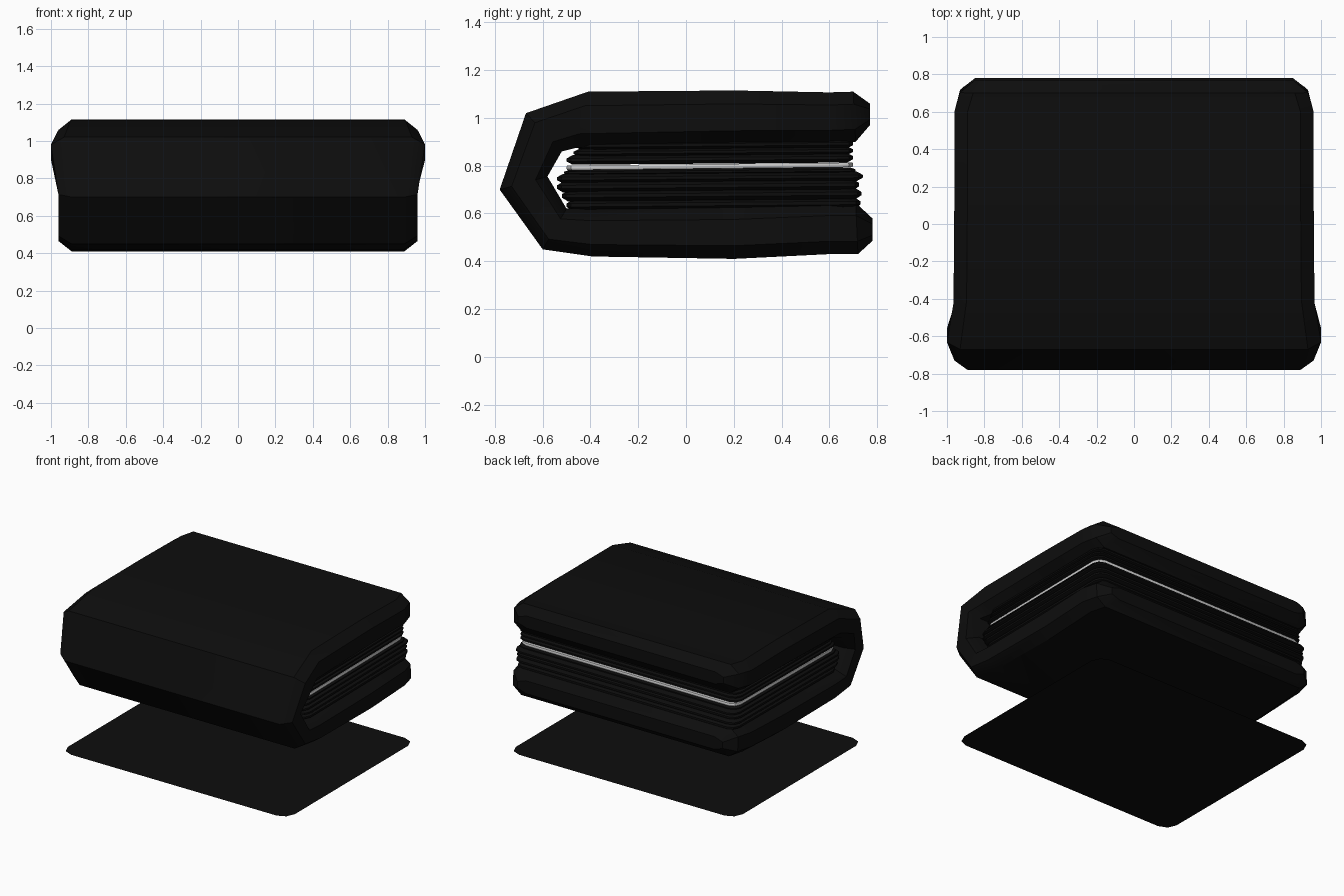
import bpy, bmesh, math

if "Cube" in bpy.data.objects:
    bpy.data.objects.remove(bpy.data.objects["Cube"])


def material(name, v):
    m = bpy.data.materials.new(name)
    m.diffuse_color = (v, v, v, 1)
    m.use_nodes = True
    m.node_tree.nodes["Principled BSDF"].inputs["Base Color"].default_value = m.diffuse_color
    return m


leather = material("black_leather", 0.004)
paper = material("paper", 0.75)


def loft(name, rings, mat, smooth=35):
    """Skin a list of equal-sized closed rings and cap both ends."""
    bm = bmesh.new()
    loops = [[bm.verts.new(p) for p in r] for r in rings]
    n = len(rings[0])
    for a, b in zip(loops, loops[1:]):
        for i in range(n):
            bm.faces.new((a[i], a[(i + 1) % n], b[(i + 1) % n], b[i]))
    if len(loops) > 1:
        bm.faces.new(loops[0])
        bm.faces.new(loops[-1])
        bmesh.ops.recalc_face_normals(bm, faces=bm.faces)
    else:
        bm.faces.new(loops[0])
    me = bpy.data.meshes.new(name)
    bm.to_mesh(me)
    bm.free()
    me.materials.append(mat)
    ob = bpy.data.objects.new(name, me)
    bpy.context.collection.objects.link(ob)
    bpy.context.view_layer.objects.active = ob
    ob.select_set(True)
    bpy.ops.object.shade_smooth_by_angle(angle=math.radians(smooth))
    ob.select_set(False)
    return ob


# Folded cover: stations along the fold (outer y,z, inner y,z, half width)
stations = [
    (0.77, 1.06, 0.77, 0.97, 0.85),
    (0.70, 1.11, 0.71, 0.90, 0.93),
    (0.60, 1.107, 0.60, 0.895, 0.96),
    (0.20, 1.115, 0.20, 0.89, 0.96),
    (-0.41, 1.11, -0.46, 0.875, 0.965),
    (-0.67, 1.02, -0.52, 0.86, 1.00),
    (-0.78, 0.70, -0.58, 0.755, 0.96),
    (-0.60, 0.45, -0.50, 0.62, 0.96),
    (-0.39, 0.42, -0.40, 0.62, 0.96),
    (0.20, 0.41, 0.20, 0.63, 0.96),
    (0.60, 0.43, 0.60, 0.645, 0.96),
    (0.72, 0.43, 0.71, 0.645, 0.93),
    (0.78, 0.485, 0.78, 0.58, 0.85),
]


def cover_ring(oy, oz, iy, iz, w):
    half = [(w - 0.07, 0), (w, 0.25), (w, 0.75), (w - 0.07, 1)]
    section = half + [(-x, t) for x, t in reversed(half)]
    return [(x, oy + (iy - oy) * t, oz + (iz - oz) * t) for x, t in section]


loft("cover", [cover_ring(*s) for s in stations], leather)


def outline(hx, y0, y1, c):
    """Rectangle with two-step rounded corners."""
    k = c * 0.3
    cx, cy, hy = 0, (y0 + y1) / 2, (y1 - y0) / 2
    q = [(hx, hy - c), (hx - k, hy - k), (hx - c, hy)]
    pts = []
    for sx, sy in ((1, 1), (-1, 1), (-1, -1), (1, -1)):
        qq = q if sx * sy > 0 else q[::-1]
        pts += [(cx + sx * x, cy + sy * y) for x, y in qq]
    return pts


def leaf(name, hx, y0, y1, z0, z1, mat, tilt=0.0, bevel=0.025):
    """Thin card with a pointed, rounded rim."""
    levels = [(z0, bevel), (z0 + (z1 - z0) * 0.35, 0), (z0 + (z1 - z0) * 0.65, 0), (z1, bevel)]
    rings = [[(x, y, z + tilt * y) for x, y in outline(hx - b, y0 + b, y1 - b, 0.06)]
             for z, b in levels]
    return loft(name, rings, mat)


# Inner leaves and pockets, bottom to top
leaves = [
    (0.91, -0.50, 0.73, 0.615, 0.662),
    (0.92, -0.52, 0.735, 0.655, 0.700),
    (0.92, -0.54, 0.725, 0.692, 0.738),
    (0.92, -0.54, 0.74, 0.730, 0.770),
    (0.91, -0.51, 0.71, 0.762, 0.788),
    (0.91, -0.50, 0.70, 0.808, 0.848),
    (0.91, -0.47, 0.70, 0.840, 0.875),
    (0.91, -0.46, 0.70, 0.868, 0.905),
]
for i, l in enumerate(leaves):
    leaf(f"inner_leaf_{i + 1}", *l, leather, tilt=0.008)

# Paper note between the leaves
leaf("paper_note", 0.90, -0.50, 0.70, 0.787, 0.806, paper, tilt=0.01, bevel=0.003)

# Flat panel lying on the floor
loft("floor_panel", [[(x, y, 0) for x, y in outline(0.94, -0.76, 0.76, 0.09)]], leather)
